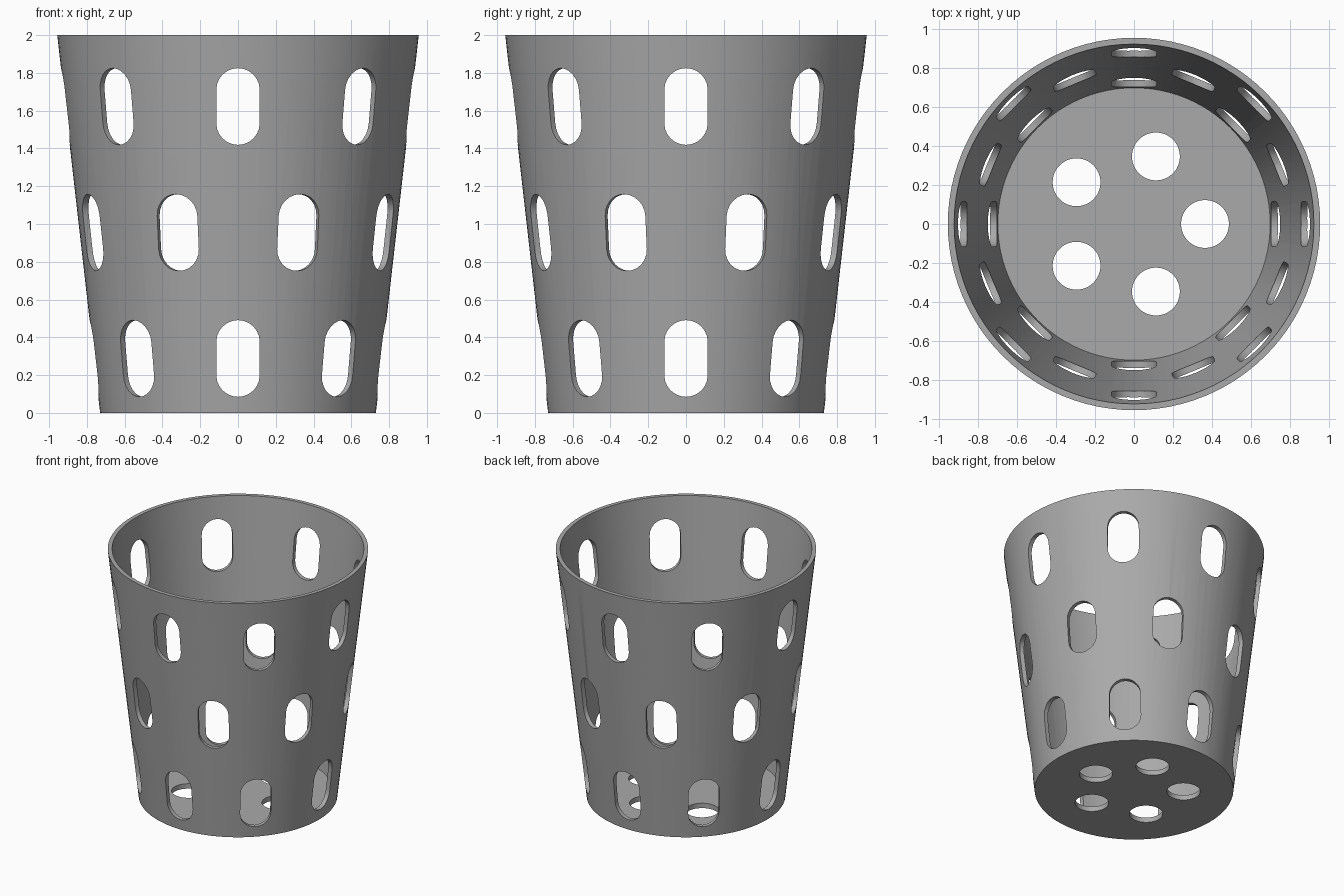
import bpy, bmesh
from math import pi, cos, sin, tau
from mathutils import Matrix, Vector

cube = bpy.data.objects.get("Cube")
if cube:
    bpy.data.objects.remove(cube)

SIDES = 96
GREY = (0.4, 0.4, 0.4, 1)

mat = bpy.data.materials.new("grey plastic")
mat.use_nodes = True
mat.diffuse_color = GREY
mat.node_tree.nodes["Principled BSDF"].inputs["Base Color"].default_value = GREY


def make_object(name, bm):
    bmesh.ops.recalc_face_normals(bm, faces=bm.faces)
    mesh = bpy.data.meshes.new(name)
    bm.to_mesh(mesh)
    bm.free()
    mesh.materials.append(mat)
    obj = bpy.data.objects.new(name, mesh)
    bpy.context.collection.objects.link(obj)
    return obj


def add_prism(bm, outline, depth):
    """Extrude a closed outline of points along the depth vector."""
    face = bm.faces.new([bm.verts.new(p) for p in outline])
    top = bmesh.ops.extrude_face_region(bm, geom=[face], use_keep_orig=True)["geom"]
    bmesh.ops.translate(bm, vec=depth, verts=[v for v in top if isinstance(v, bmesh.types.BMVert)])


def cut(target, bm):
    cutter = make_object("hole_cutter", bm)
    cutter.hide_render = True
    mod = target.modifiers.new("holes", "BOOLEAN")
    mod.operation, mod.solver, mod.object = "DIFFERENCE", "EXACT", cutter
    bpy.context.view_layer.objects.active = target
    bpy.ops.object.modifier_apply(modifier=mod.name)
    bpy.data.objects.remove(cutter)


# Tapered basket shell: rings from outer base, over the rim, to inner floor
bm = bmesh.new()
rings = [[bm.verts.new((r * cos(tau * i / SIDES), r * sin(tau * i / SIDES), z))
          for i in range(SIDES)]
         for r, z in ((0.73, 0), (0.957, 2), (0.925, 2), (0.70, 0.04))]
for low, high in zip(rings, rings[1:]):
    for i in range(SIDES):
        j = (i + 1) % SIDES
        bm.faces.new((low[i], low[j], high[j], high[i]))
bm.faces.new(rings[0])
bm.faces.new(rings[-1])
basket = make_object("basket", bm)

# Three rows of upright rounded slots, the middle row staggered
HALF_WIDTH, HALF_STRAIGHT = 0.115, 0.088
bm = bmesh.new()
for z, offset in ((0.288, 0), (0.955, 0.5), (1.622, 0)):
    for k in range(8):
        turn = Matrix.Rotation((k + offset) * tau / 8, 3, "Z")
        outline = []
        for end in (0, 1):
            for s in range(13):
                a = pi * (end + s / 12)
                lift = HALF_STRAIGHT * (1 - 2 * end)
                outline.append(turn @ Vector((0.5, HALF_WIDTH * cos(a),
                                              z + lift + HALF_WIDTH * sin(a))))
        add_prism(bm, outline, turn @ Vector((0.7, 0, 0)))
cut(basket, bm)

# Five round drain holes in the floor
bm = bmesh.new()
for k in range(5):
    cx, cy = 0.365 * cos(tau * k / 5), 0.365 * sin(tau * k / 5)
    add_prism(bm, [(cx + 0.123 * cos(tau * s / 48), cy + 0.123 * sin(tau * s / 48), -0.1)
                   for s in range(48)], Vector((0, 0, 0.25)))
cut(basket, bm)

# Smooth wall with crisp rim and hole edges
bpy.ops.object.select_all(action="DESELECT")
basket.select_set(True)
bpy.context.view_layer.objects.active = basket
bpy.ops.object.shade_smooth_by_angle(angle=pi / 6)
